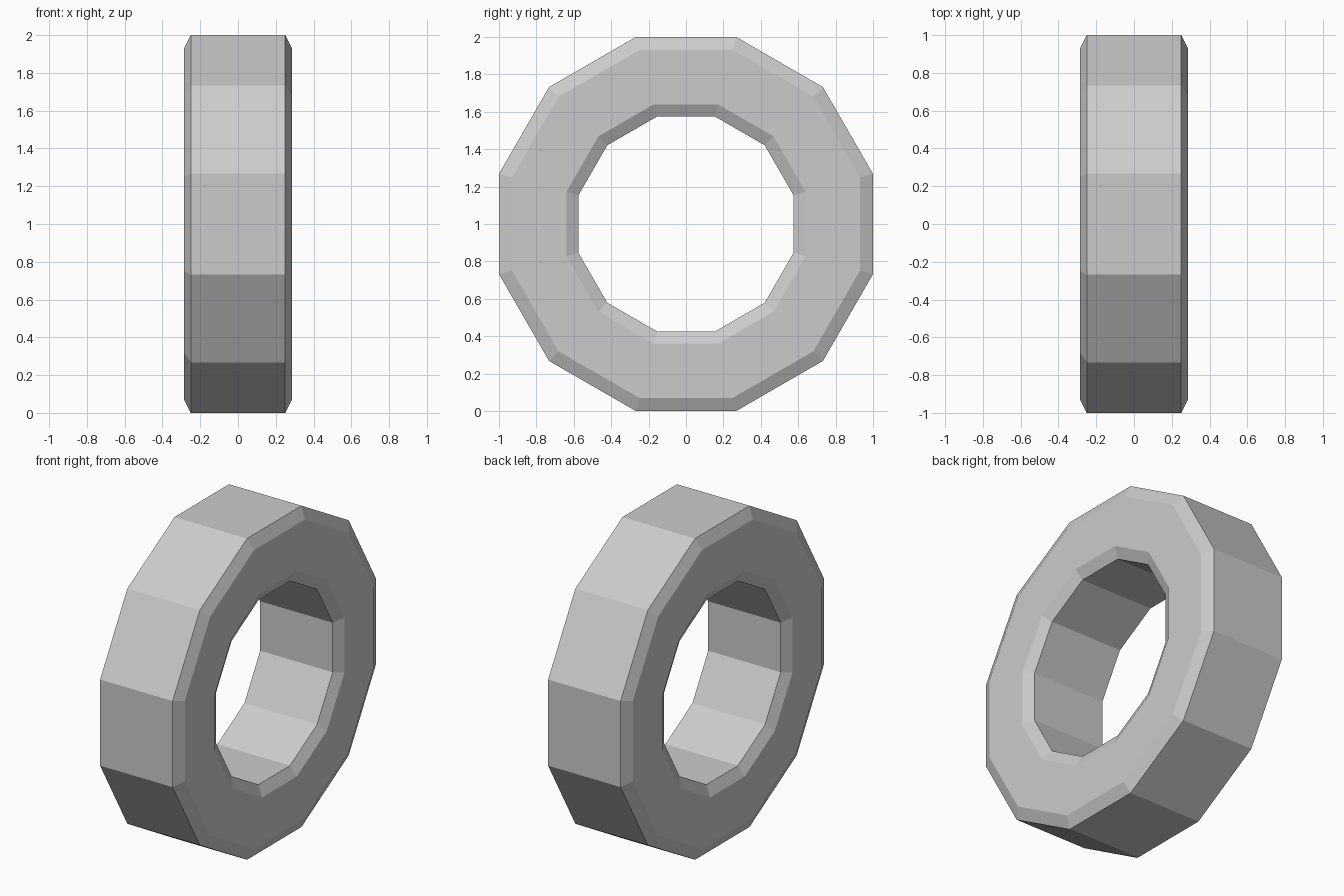
import bpy, bmesh, math

if "Cube" in bpy.data.objects:
    bpy.data.objects.remove(bpy.data.objects["Cube"])

SIDES = 12
# Half cross-section: (x, distance from axis to flat)
half = [(0.25, 1.0), (0.285, 0.93), (0.285, 0.64), (0.25, 0.575)]
profile = half + [(-x, r) for x, r in reversed(half)]

# Chamfered twelve-sided ring, axis along x
bm = bmesh.new()
rings = []
for i in range(SIDES):
    a = 2 * math.pi * (i + 0.5) / SIDES
    k = 1 / math.cos(math.pi / SIDES)
    rings.append([bm.verts.new((x, r * k * math.cos(a), 1 + r * k * math.sin(a)))
                  for x, r in profile])
n = len(profile)
for i in range(SIDES):
    a, b = rings[i], rings[(i + 1) % SIDES]
    for j in range(n):
        bm.faces.new((a[j], a[(j + 1) % n], b[(j + 1) % n], b[j]))
bmesh.ops.recalc_face_normals(bm, faces=bm.faces[:])

mesh = bpy.data.meshes.new("ring")
bm.to_mesh(mesh)
bm.free()
bpy.context.collection.objects.link(bpy.data.objects.new("ring", mesh))
